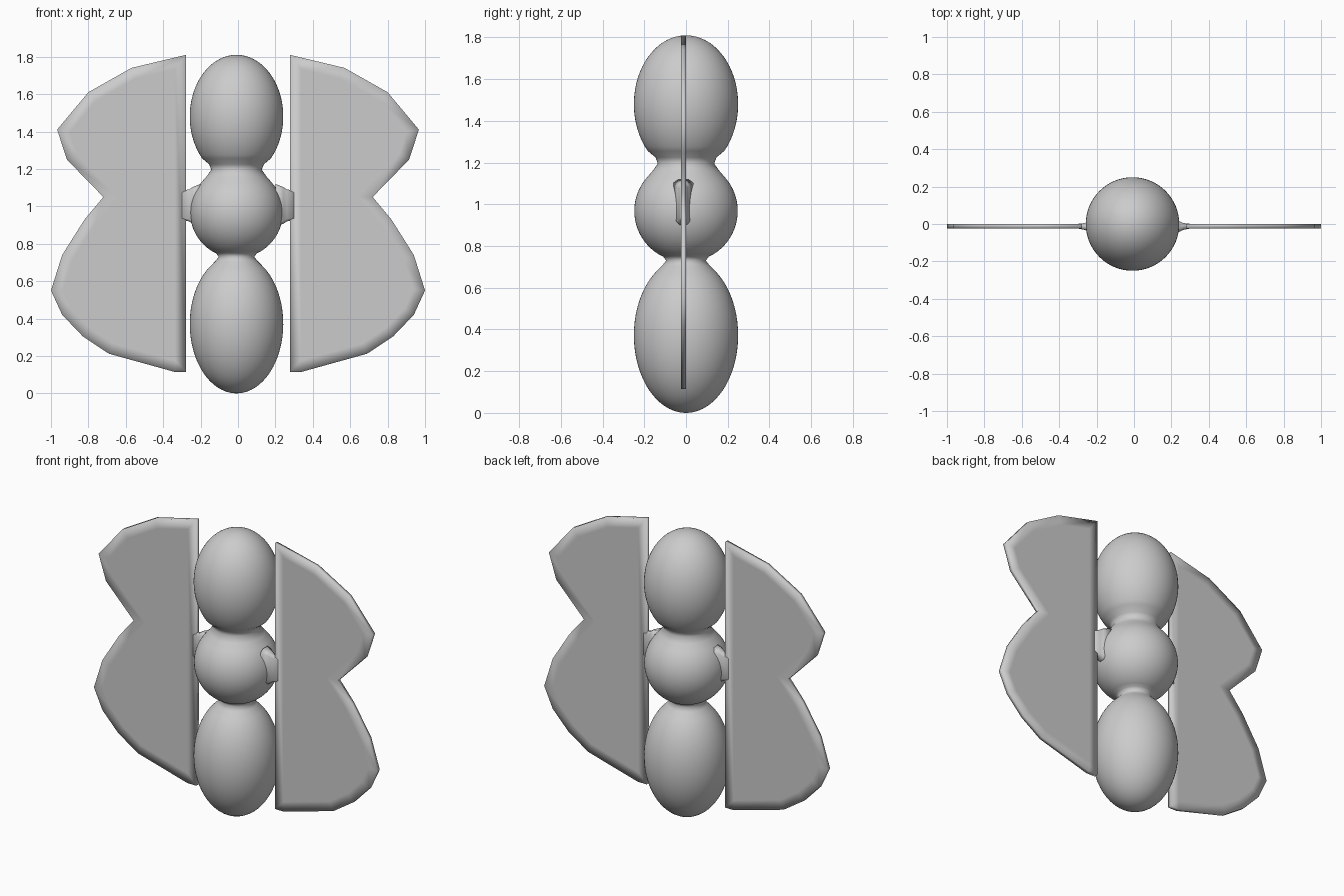
import bpy, bmesh, math

if "Cube" in bpy.data.objects:
    bpy.data.objects.remove(bpy.data.objects["Cube"])

grey = bpy.data.materials.new("light_grey")
grey.diffuse_color = (0.6, 0.6, 0.6, 1)
grey.use_nodes = True
grey.node_tree.nodes["Principled BSDF"].inputs["Base Color"].default_value = grey.diffuse_color


def finish(name, bm):
    bmesh.ops.recalc_face_normals(bm, faces=bm.faces)
    for f in bm.faces:
        f.smooth = True
    mesh = bpy.data.meshes.new(name)
    bm.to_mesh(mesh)
    bm.free()
    mesh.materials.append(grey)
    obj = bpy.data.objects.new(name, mesh)
    bpy.context.collection.objects.link(obj)
    return obj


def arc(cz, rz, r, a0, a1, n):
    """Points on an ellipse, angles in degrees up from the equator."""
    angles = [math.radians(a0 + (a1 - a0) * i / n) for i in range(n + 1)]
    return [(r * math.cos(a), cz + rz * math.sin(a)) for a in angles]


# Body: three swollen segments with soft necks, turned about one axis
SEG = 64
profile = arc(0.372, 0.372, 0.25, -88, 54, 26)
profile += [(0.115, 0.705), (0.095, 0.73), (0.11, 0.75)]
profile += arc(0.968, 0.245, 0.248, -58, 40, 22)
profile += [(0.16, 1.16), (0.135, 1.195), (0.146, 1.225)]
profile += arc(1.48, 0.33, 0.25, -43, 88, 26)
bm = bmesh.new()
rings = [[bm.verts.new((r * math.cos(2 * math.pi * i / SEG),
                        r * math.sin(2 * math.pi * i / SEG), z))
          for i in range(SEG)] for r, z in profile]
for a, b in zip(rings, rings[1:]):
    for i in range(SEG):
        j = (i + 1) % SEG
        bm.faces.new((a[i], a[j], b[j], b[i]))
bm.faces.new(rings[0][::-1])
bm.faces.new(rings[-1])
body = finish("body", bm)
body.location.x = -0.008

# Wings: thin scalloped plates with a softly shaded rim
OUTLINE = [(0.277, 1.81), (0.57, 1.74), (0.80, 1.61), (0.967, 1.41),
           (0.915, 1.25), (0.72, 1.05), (0.82, 0.93), (0.94, 0.74),
           (1.0, 0.55), (0.94, 0.42), (0.83, 0.305), (0.69, 0.212),
           (0.34, 0.115), (0.277, 0.115)]


def wing(name, side):
    bm = bmesh.new()
    front = [bm.verts.new((side * x, -0.024, z)) for x, z in OUTLINE]
    back = [bm.verts.new((side * x, 0.001, z)) for x, z in OUTLINE]
    faces = [bm.faces.new(front), bm.faces.new(back[::-1])]
    for i in range(len(front)):
        j = (i + 1) % len(front)
        bm.faces.new((front[j], front[i], back[i], back[j]))
    bmesh.ops.recalc_face_normals(bm, faces=bm.faces)
    bmesh.ops.inset_individual(bm, faces=faces, thickness=0.06,
                               use_even_offset=True)
    return finish(name, bm)


# Wing roots: short flattened bridges, wider where they meet the body
def root(name, side):
    bm = bmesh.new()
    loops = []
    for x, zh, y0, y1 in [(0.20, 0.115, -0.06, 0.035), (0.243, 0.098, -0.042, 0.015),
                          (0.262, 0.085, -0.032, 0.005), (0.30, 0.08, -0.024, 0.001)]:
        cy, hy = (y0 + y1) / 2, (y1 - y0) / 2
        loops.append([bm.verts.new((side * x, cy + hy * sy, 1.005 + zh * sz))
                      for sy, sz in [(-1, -0.85), (-1, 0.85), (-0.5, 1), (0.5, 1),
                                     (1, 0.85), (1, -0.85), (0.5, -1), (-0.5, -1)]])
    for a, b in zip(loops, loops[1:]):
        for i in range(8):
            j = (i + 1) % 8
            bm.faces.new((a[i], a[j], b[j], b[i]))
    bm.faces.new(loops[0])
    bm.faces.new(loops[-1])
    return finish(name, bm)


for label, side in (("left", -1), ("right", 1)):
    wing(label + "_wing", side)
    root(label + "_wing_root", side)
